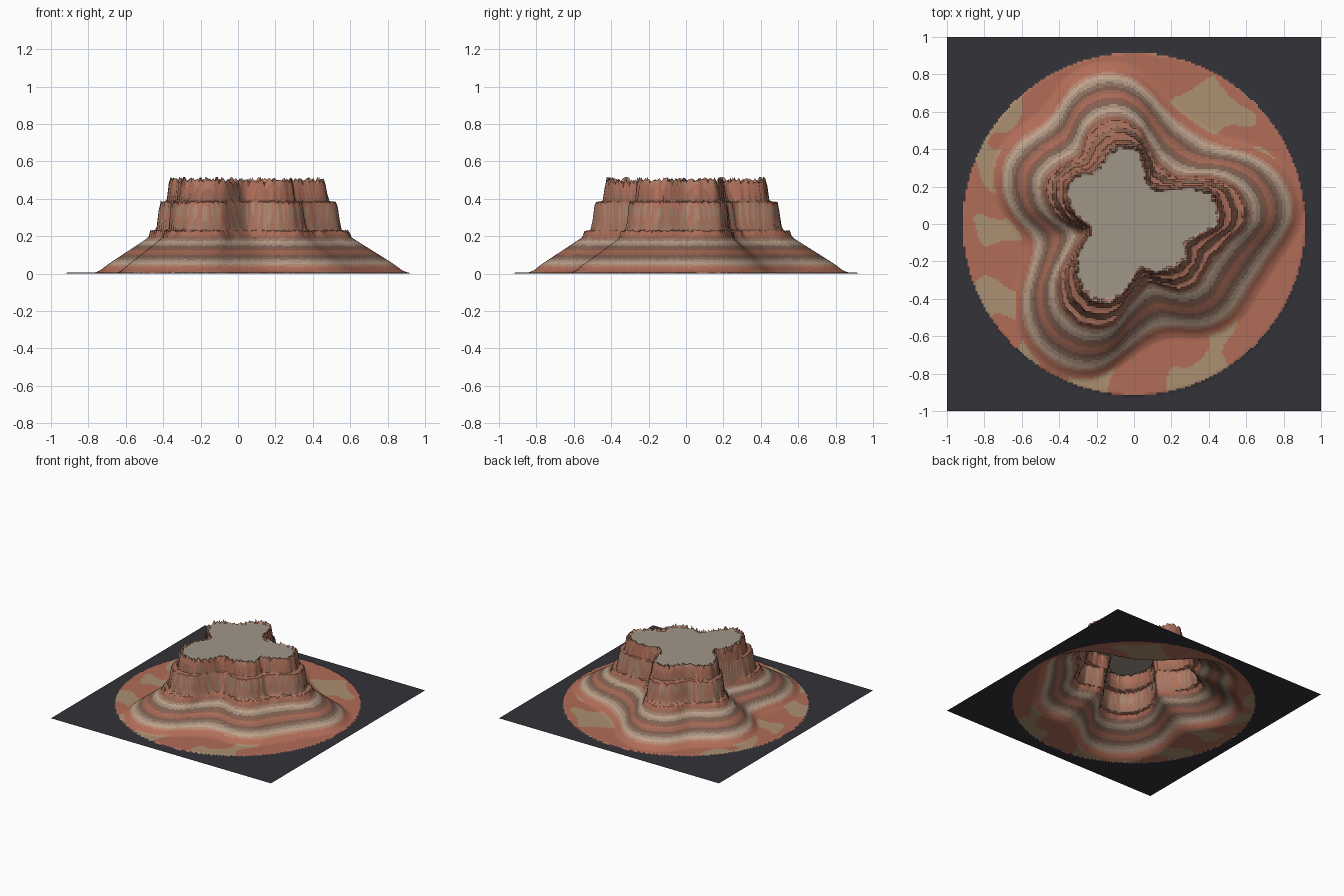
import bpy, bmesh, math, random
from mathutils import Vector, noise

if "Cube" in bpy.data.objects:
    bpy.data.objects.remove(bpy.data.objects["Cube"])

random.seed(4)
N = 184                    # grid cells per side
DISC = 0.915               # radius of the coloured ground disc
TALUS = 0.31               # width of the sloping skirt

# plan outlines of the plateau rim and of the cliff foot
RIM = [(-.10, .42), (.02, .40), (.08, .22), (.20, .19), (.39, .18), (.45, .10), (.455, .0),
       (.31, -.09), (.27, -.21), (.13, -.26), (.03, -.255), (-.10, -.41), (-.19, -.425),
       (-.28, -.36), (-.31, -.19), (-.24, -.03), (-.355, .10), (-.345, .24), (-.21, .29)]
FOOT = [(.03, .50), (.08, .41), (.14, .315), (.25, .25), (.46, .235), (.57, .155), (.60, .02),
        (.49, -.10), (.39, -.22), (.34, -.31), (.25, -.35), (.085, -.31), (-.02, -.41),
        (-.10, -.52), (-.235, -.55), (-.37, -.46), (-.40, -.30), (-.33, -.14), (-.29, -.04),
        (-.44, .075), (-.475, .21), (-.42, .29), (-.29, .37), (-.23, .51), (-.09, .567)]
# height profiles: cliff (rim to foot) and talus (foot to ground)
CLIFF = [(0, .49), (.13, .39), (.46, .378), (.62, .235), (.92, .222), (1, .195)]
SLOPE = [(0, .195), (.25, .147), (.5, .1), (.77, .048), (.9, .018), (1, .006)]


def lerp(table, t):
    if t <= table[0][0]:
        return table[0][1]
    for (a, p), (b, q) in zip(table, table[1:]):
        if t <= b:
            return p + (q - p) * (t - a) / (b - a)
    return table[-1][1]


def polar_table(points, steps=720):
    """Smooth closed radius-by-angle lookup through the outline points."""
    pts = sorted((math.atan2(y, x), math.hypot(x, y)) for x, y in points)
    tau = math.tau
    pts = [(a - tau, r) for a, r in pts[-3:]] + pts + [(a + tau, r) for a, r in pts[:3]]
    slope = [0] + [(pts[i + 1][1] - pts[i - 1][1]) / (pts[i + 1][0] - pts[i - 1][0])
                   for i in range(1, len(pts) - 1)] + [0]
    out, k = [], 0
    for s in range(steps):
        a = -math.pi + tau * s / steps
        while pts[k + 1][0] < a:
            k += 1
        (a0, r0), (a1, r1) = pts[k], pts[k + 1]
        h = a1 - a0
        t = (a - a0) / h
        out.append((2*t**3 - 3*t**2 + 1) * r0 + (t**3 - 2*t**2 + t) * h * slope[k]
                   + (3*t**2 - 2*t**3) * r1 + (t**3 - t**2) * h * slope[k + 1])
    return out


def blur(tab, w):
    n = len(tab)
    return [sum(tab[(i + j) % n] for j in range(-w, w + 1)) / (2 * w + 1) for i in range(n)]


def look(tab, a):
    f = (a + math.pi) / math.tau * len(tab)
    i = int(f)
    return tab[i % len(tab)] * (1 - f + i) + tab[(i + 1) % len(tab)] * (f - i)


rim_tab, foot_tab = polar_table(RIM), polar_table(FOOT)
skirt_tab = blur(foot_tab, 14)


def height(x, y):
    r, a = math.hypot(x, y), math.atan2(y, x)
    if r > DISC:
        return 0.0
    foot = look(foot_tab, a)
    rim = min(look(rim_tab, a), foot - .045)
    # vertical fluting of the cliffs
    flute = noise.noise(Vector((math.cos(a) * 9, math.sin(a) * 9, 3)))
    t = (r - rim) / (foot - rim) + .10 * flute
    if t < -.14:
        return .49
    if t < .1:             # ragged rim
        return lerp(CLIFF, t) + .028 * random.random() ** 2
    if t < 1:
        lip = max(0, 1 - abs(t - .46) / .1) + max(0, 1 - abs(t - .9) / .1)
        return lerp(CLIFF, t) + lip * .014 * random.random()
    end = look(skirt_tab, a) + TALUS
    return lerp(SLOPE, min(1, max(0, (r - foot) / (end - foot))))


def material(name, rgb):
    m = bpy.data.materials.new(name)
    m.diffuse_color = [(c / 255) ** 2.2 for c in rgb] + [1]
    m.use_nodes = True
    m.node_tree.nodes["Principled BSDF"].inputs["Base Color"].default_value = m.diffuse_color
    return m


# rock strata colours by height
RED, PALE, DARK, GREY = (176, 108, 88), (190, 168, 146), (112, 86, 74), (160, 149, 134)
STRATA = [(0, RED), (.03, RED), (.06, PALE), (.09, DARK), (.115, RED), (.14, DARK),
          (.165, PALE), (.19, (140, 100, 84)), (.22, RED), (.25, (150, 120, 102)), (.29, RED),
          (.33, (165, 138, 118)), (.37, RED), (.40, (135, 100, 84)), (.44, RED), (.53, (165, 130, 110))]
STEP = .0125


def strata_colour(z):
    return [lerp([(h, c[i]) for h, c in STRATA], z) for i in range(3)]


rock = [material("strata_%d" % i, strata_colour((i + .5) * STEP)) for i in range(43)]
rock += [material("plateau_grey", GREY), material("sand", (170, 142, 112))]
PLATEAU, SAND = 43, 44


def rock_index(c, flat):
    if c.z > .45 and flat:
        return PLATEAU
    if c.z < .012 and noise.noise(Vector((c.x * 4.2, c.y * 4.2, 7.3))) > .16:
        return SAND
    return min(42, int(c.z / STEP))


def terrain(name, keep, mats, index):
    """Grid sheet restricted to the cells accepted by keep()."""
    bm = bmesh.new()
    verts = {}

    def vert(i, j):
        if (i, j) not in verts:
            verts[i, j] = bm.verts.new((-1 + 2 * i / N, -1 + 2 * j / N, Z[i][j]))
        return verts[i, j]

    for i in range(N):
        for j in range(N):
            if keep(-1 + 2 * (i + .5) / N, -1 + 2 * (j + .5) / N):
                f = bm.faces.new([vert(i, j), vert(i + 1, j), vert(i + 1, j + 1), vert(i, j + 1)])
                f.normal_update()
                f.material_index = index(f.calc_center_median(), f.normal.z > .8)
    me = bpy.data.meshes.new(name)
    bm.to_mesh(me)
    bm.free()
    for m in mats:
        me.materials.append(m)
    ob = bpy.data.objects.new(name, me)
    bpy.context.collection.objects.link(ob)
    bpy.ops.object.select_all(action='DESELECT')
    ob.select_set(True)
    bpy.context.view_layer.objects.active = ob
    bpy.ops.object.shade_smooth_by_angle(angle=math.radians(40))


Z = [[height(-1 + 2 * i / N, -1 + 2 * j / N) for j in range(N + 1)] for i in range(N + 1)]

# mesa with its round ground, and the dark square sheet around it
terrain("mesa", lambda x, y: math.hypot(x, y) <= DISC, rock, rock_index)
terrain("dark_surround", lambda x, y: math.hypot(x, y) > DISC,
        [material("dark", (54, 53, 59))], lambda c, flat: 0)
